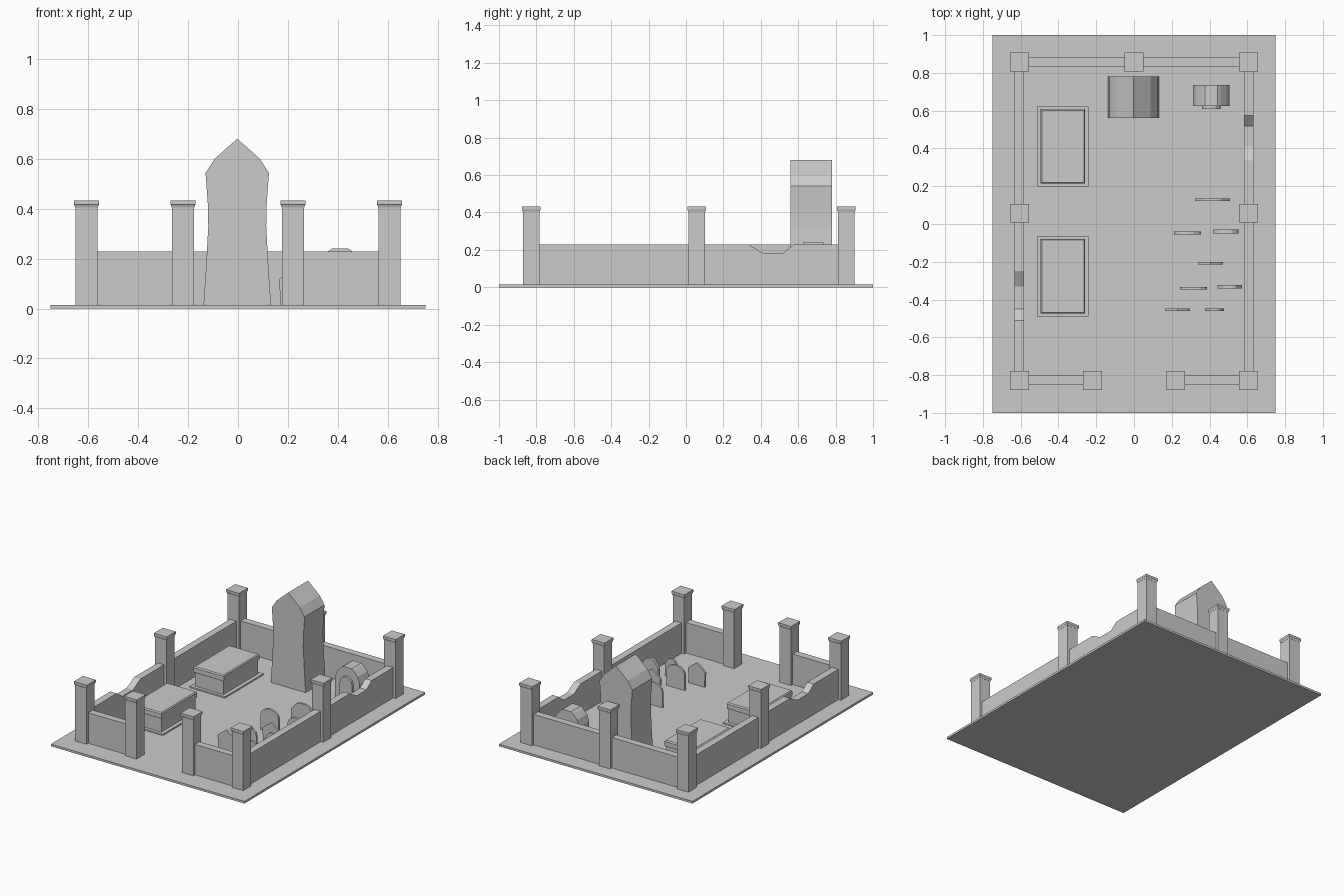
import bpy, bmesh, math

if "Cube" in bpy.data.objects:
    bpy.data.objects.remove(bpy.data.objects["Cube"])

GROUND = 0.015


def finish(name, bm):
    bmesh.ops.recalc_face_normals(bm, faces=bm.faces)
    me = bpy.data.meshes.new(name)
    bm.to_mesh(me)
    bm.free()
    ob = bpy.data.objects.new(name, me)
    bpy.context.collection.objects.link(ob)
    return ob


def extrude(name, profile, a, b, axis='y'):
    """Closed (u, z) profile extruded from a to b along y or x."""
    bm = bmesh.new()
    place = (lambda u, z, t: (u, t, z)) if axis == 'y' else (lambda u, z, t: (t, u, z))
    front = [bm.verts.new(place(u, z, a)) for u, z in profile]
    back = [bm.verts.new(place(u, z, b)) for u, z in profile]
    bm.faces.new(front)
    bm.faces.new(back[::-1])
    n = len(profile)
    for i in range(n):
        j = (i + 1) % n
        bm.faces.new((front[i], back[i], back[j], front[j]))
    return finish(name, bm)


def stack(name, cx, cy, levels):
    """Rectangular loft through (half_x, half_y, z) levels."""
    bm = bmesh.new()
    rings = [[bm.verts.new((cx + sx * hx, cy + sy * hy, z))
              for sx, sy in ((-1, -1), (1, -1), (1, 1), (-1, 1))] for hx, hy, z in levels]
    bm.faces.new(rings[0][::-1])
    bm.faces.new(rings[-1])
    for lo, hi in zip(rings, rings[1:]):
        for i in range(4):
            j = (i + 1) % 4
            bm.faces.new((lo[i], lo[j], hi[j], hi[i]))
    return finish(name, bm)


def mirrored(cx, right):
    """Symmetric outline from its right half, listed bottom to top."""
    left = [(-u, z) for u, z in reversed(right) if u > 0]
    return [(cx + u, z) for u, z in right + left]


# Ground slab
stack("ground_slab", 0, 0, [(0.75, 1, 0), (0.75, 1, GROUND)])

# Pillars with flared caps
PX, YF, YM, YB, GX = 0.607, -0.828, 0.057, 0.857, 0.22
spots = [(s * PX, y) for s in (-1, 1) for y in (YF, YM, YB)]
spots += [(-GX, YF), (GX, YF), (0, YB)]
for x, y in spots:
    stack("pillar", x, y, [(0.044, 0.044, GROUND), (0.044, 0.044, 0.406)])
    stack("pillar_cap", x, y, [(0.045, 0.045, 0.404), (0.049, 0.049, 0.415),
                               (0.05, 0.05, 0.416), (0.05, 0.05, 0.432)])

# Walls between pillars, two of them with a worn dip
T, TOP, LOW = 0.025, 0.228, 0.184


def wall(name, a, b, c, axis, dip=()):
    outline = [(a, GROUND), (b, GROUND), (b, TOP)]
    if dip:
        outline += [(u, z) for u, z in zip(reversed(dip), (TOP, LOW, LOW, TOP))]
    outline += [(a, TOP)]
    extrude(name, outline, c - T, c + T, axis)


for s in (-1, 1):
    wall("front_wall", *sorted((s * GX, s * PX)), YF, 'y')
wall("back_wall_left", -PX, 0, YB, 'y')
wall("back_wall_right", 0, PX, YB, 'y')
wall("right_wall_front", YF, YM, PX, 'x')
wall("right_wall_back", YM, YB, PX, 'x', (0.335, 0.41, 0.52, 0.575))
wall("left_wall_front", YF, YM, -PX, 'x', (-0.51, -0.45, -0.33, -0.25))
wall("left_wall_back", YM, YB, -PX, 'x')

# Large central monument
extrude("monument", mirrored(-0.003, [(0.135, GROUND), (0.124, 0.18), (0.116, 0.33), (0.118, 0.42),
                                      (0.127, 0.543), (0.09, 0.6), (0, 0.68)]), 0.56, 0.78)

# Box tombs: plinth, body and lid
for y in (0.411, -0.277):
    x = -0.377
    stack("tomb_plinth", x, y, [(0.137, 0.212, GROUND), (0.137, 0.212, 0.025)])
    stack("tomb_body", x, y, [(0.11, 0.19, 0.025), (0.11, 0.19, 0.118)])
    stack("tomb_lid", x, y, [(0.112, 0.192, 0.118), (0.117, 0.197, 0.126),
                             (0.117, 0.197, 0.155), (0.111, 0.191, 0.163)])

# Arched vault with a projecting doorway
VX = 0.409
extrude("vault", mirrored(VX, [(0.096, GROUND), (0.096, 0.15), (0.08, 0.195),
                               (0.05, 0.228), (0.033, 0.24)]), 0.625, 0.735)
arch = [(0.048, GROUND), (0.048, 0.13), (0.04, 0.158), (0.022, 0.175), (0, 0.18)]
extrude("vault_doorway", mirrored(VX, arch), 0.61, 0.63)

# Headstones: outlines as fractions of half width and height
round_top = [(1, 0), (1, 0.68)] + [(math.cos(math.radians(a)), 0.68 + 0.32 * math.sin(math.radians(a)))
                                   for a in (30, 60)] + [(0, 1)]
pointed = [(0.92, 0), (1, 0.66), (0.65, 0.8), (0, 1)]
clipped = [(1, 0), (1, 0.65), (0.5, 0.95), (0.25, 1)]
stones = [  # x, y, half width, half depth, height, outline
    (0.416, 0.128, 0.092, 0.007, 0.165, clipped),
    (0.283, -0.048, 0.071, 0.007, 0.16, round_top),
    (0.486, -0.040, 0.066, 0.010, 0.15, round_top),
    (0.406, -0.208, 0.066, 0.007, 0.16, pointed),
    (0.315, -0.341, 0.071, 0.007, 0.16, round_top),
    (0.507, -0.332, 0.066, 0.010, 0.16, clipped),
    (0.231, -0.454, 0.066, 0.007, 0.155, pointed),
    (0.427, -0.454, 0.050, 0.007, 0.13, clipped),
]
for x, y, w, d, h, outline in stones:
    extrude("headstone", mirrored(x, [(u * w, GROUND + v * h) for u, v in outline]), y - d, y + d)
